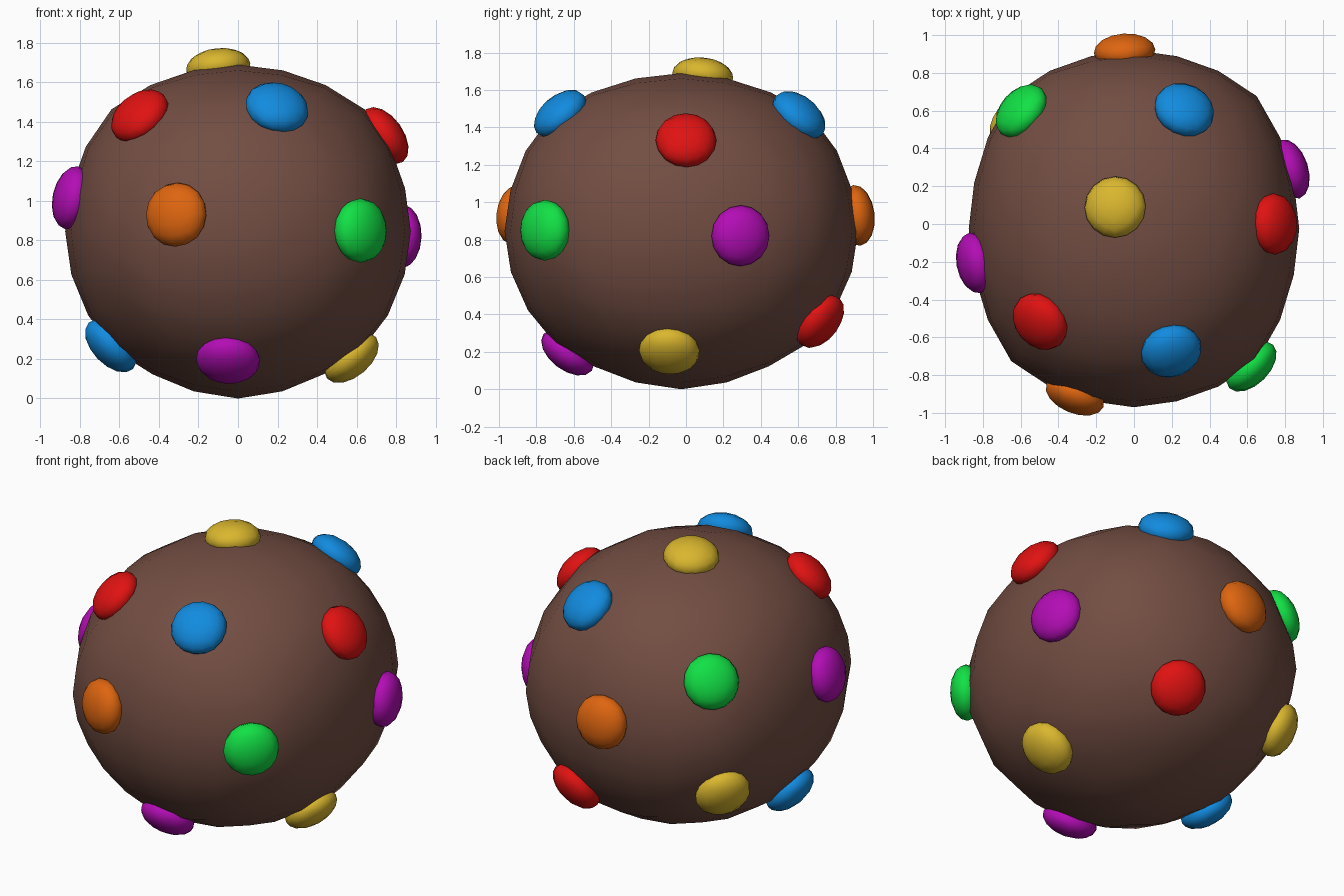
import bpy, bmesh, math
from mathutils import Vector

if "Cube" in bpy.data.objects:
    bpy.data.objects.remove(bpy.data.objects["Cube"])

CENTRE = Vector((0, -0.025, 0.845))
RADII = Vector((0.875, 0.945, 0.845))


def material(name, rgb):
    m = bpy.data.materials.new(name)
    m.diffuse_color = (*rgb, 1)
    m.use_nodes = True
    m.node_tree.nodes["Principled BSDF"].inputs["Base Color"].default_value = m.diffuse_color
    return m


MATS = {n: material(n, c) for n, c in {
    "brown": (0.17, 0.075, 0.055), "red": (0.75, 0.006, 0.006),
    "blue": (0.006, 0.26, 0.74), "green": (0.006, 0.75, 0.06),
    "yellow": (0.70, 0.47, 0.027), "orange": (0.73, 0.13, 0.005),
    "purple": (0.45, 0.004, 0.46)}.items()}


def scaled(a, b):
    return Vector((a.x * b.x, a.y * b.y, a.z * b.z))


def body_point(d):
    """Point on the slightly boxy, bottom-tapered ball in unit direction d."""
    s = min(1, 2 * (1 - d.x**4 - d.y**4 - d.z**4))
    r = 1 + (0.05 - 0.02 * abs(d.z)) * s**3 - 0.04 * s * max(0, -d.z)
    return CENTRE + scaled(d, RADII) * r


def round_cube(name, n, place, mat):
    """Quad ball with n faces per cube edge, each unit direction moved by place()."""
    bm = bmesh.new()
    bmesh.ops.create_cube(bm, size=2)
    bmesh.ops.subdivide_edges(bm, edges=bm.edges[:], cuts=n - 1, use_grid_fill=True)
    for v in bm.verts:
        d = Vector([math.tan(k * math.pi / 4) for k in v.co]).normalized()
        v.co = place(d)
    bmesh.ops.recalc_face_normals(bm, faces=bm.faces[:])
    for f in bm.faces:
        f.smooth = True
    me = bpy.data.meshes.new(name)
    bm.to_mesh(me)
    bm.free()
    me.materials.append(mat)
    ob = bpy.data.objects.new(name, me)
    bpy.context.collection.objects.link(ob)
    return ob


# Ball
round_cube("ball_body", 6, body_point, MATS["brown"])

# Coloured domes set into the surface
DOMES = [
    ("yellow", -0.10, 0.09, 1.68), ("red", -0.48, -0.50, 1.41),
    ("blue", 0.19, -0.65, 1.45), ("red", 0.74, 0.00, 1.33),
    ("blue", 0.26, 0.59, 1.45), ("green", -0.58, 0.58, 1.20),
    ("yellow", -0.625, 0.53, 0.50), ("purple", -0.86, -0.21, 1.02),
    ("orange", -0.31, -0.90, 0.93), ("green", 0.60, -0.73, 0.85),
    ("purple", 0.85, 0.30, 0.82), ("blue", -0.64, -0.12, 0.27),
    ("purple", -0.05, -0.63, 0.20), ("yellow", 0.58, -0.09, 0.20),
    ("red", 0.27, 0.72, 0.36), ("orange", -0.05, 0.92, 0.93)]
SIZE = Vector((0.163, 0.163, 0.095))
INVERSE = Vector([1 / k for k in RADII])
for i, (colour, *p) in enumerate(DOMES):
    d = scaled(Vector(p) - CENTRE, INVERSE).normalized()
    q = scaled(d, INVERSE).to_track_quat('Z', 'Y')
    pos = body_point(d)
    round_cube(f"{colour}_dome_{i + 1}", 4,
               lambda u: pos + q @ scaled(u, SIZE), MATS[colour])
